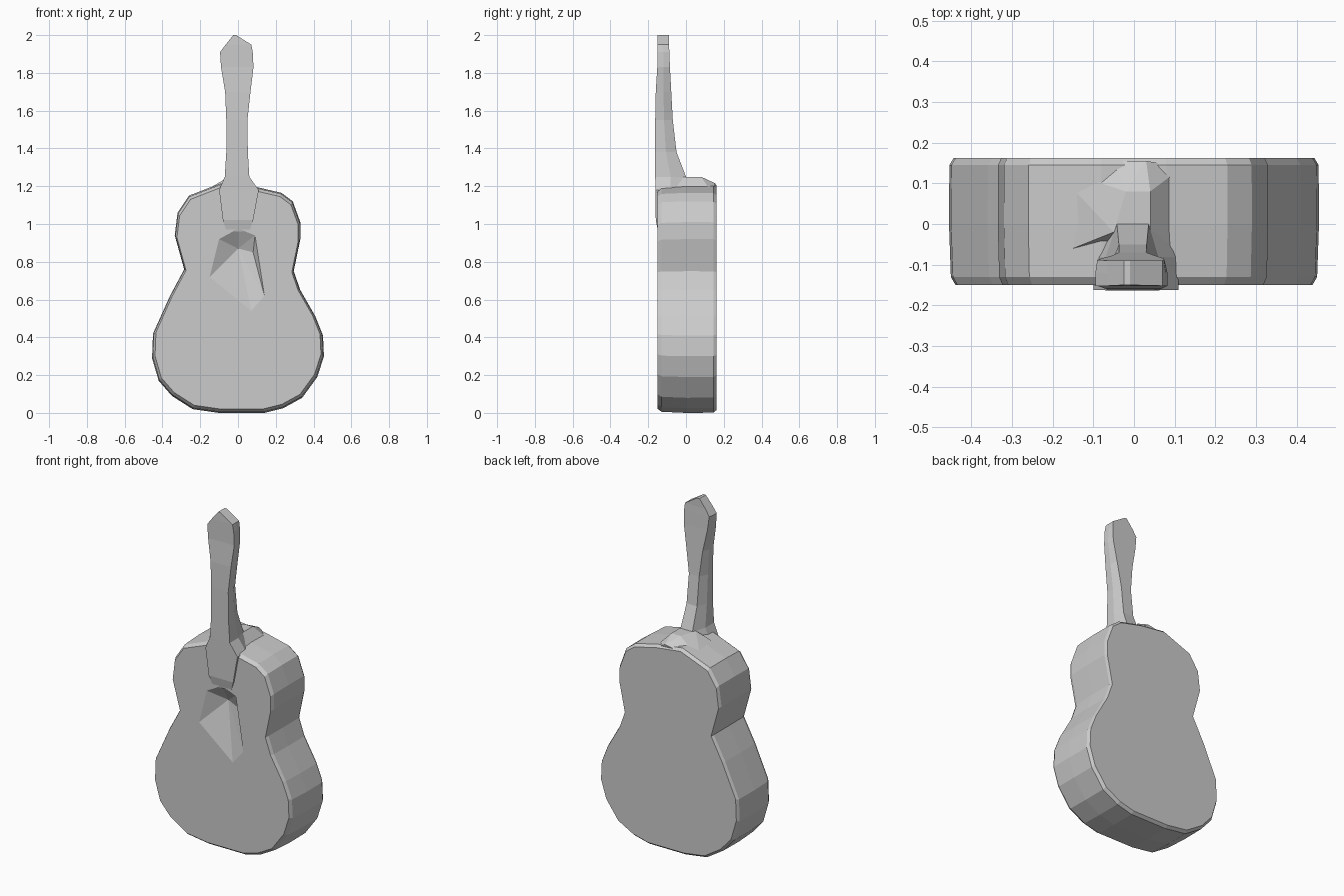
import bpy
import bmesh

cube = bpy.data.objects.get("Cube")
if cube:
    bpy.data.objects.remove(cube)

GREY = (0.6, 0.6, 0.6, 1)
mat = bpy.data.materials.new("plain grey")
mat.use_nodes = True
mat.diffuse_color = GREY
mat.node_tree.nodes["Principled BSDF"].inputs["Base Color"].default_value = GREY


def finish(name, bm):
    bmesh.ops.recalc_face_normals(bm, faces=bm.faces)
    mesh = bpy.data.meshes.new(name)
    bm.to_mesh(mesh)
    bm.free()
    mesh.materials.append(mat)
    obj = bpy.data.objects.new(name, mesh)
    bpy.context.scene.collection.objects.link(obj)
    return obj


def loft(name, rings):
    """Skin a stack of equal-length point rings and cap both ends."""
    bm = bmesh.new()
    loops = [[bm.verts.new(p) for p in ring] for ring in rings]
    for a, b in zip(loops, loops[1:]):
        for i in range(len(a)):
            j = (i + 1) % len(a)
            bm.faces.new((a[i], a[j], b[j], b[i]))
    bm.faces.new(loops[0])
    bm.faces.new(loops[-1])
    return finish(name, bm)


def hull(name, points):
    bm = bmesh.new()
    for p in points:
        bm.verts.new(p)
    bmesh.ops.convex_hull(bm, input=bm.verts)
    return finish(name, bm)


# Body: waisted outline lofted front to back with softened rims
left_side = [(0.14, 0), (0.24, 0.025), (0.34, 0.08), (0.42, 0.19), (0.455, 0.3),
             (0.45, 0.41), (0.41, 0.51), (0.33, 0.65), (0.295, 0.75), (0.33, 0.92),
             (0.33, 1.01), (0.29, 1.12), (0.23, 1.165), (0.08, 1.2)]
right_side = [(-0.08, 1.22), (-0.26, 1.15), (-0.32, 1.06), (-0.335, 0.94),
              (-0.285, 0.76), (-0.36, 0.62), (-0.45, 0.42), (-0.455, 0.29),
              (-0.42, 0.17), (-0.35, 0.09), (-0.24, 0.02), (-0.1, 0)]
outline = left_side + right_side


def body_ring(y, scale):
    return [(x * scale, y, 0.6 + (z - 0.6) * scale) for x, z in outline]


body = loft("body", [body_ring(-0.15, 0.965), body_ring(-0.13, 0.99), body_ring(0, 1),
                     body_ring(0.145, 0.998), body_ring(0.162, 0.975)])

# Sound hole: shallow faceted hollow in the front
rim = [(-0.1, 0.92), (0, 0.975), (0.09, 0.94), (0.14, 0.62), (0.07, 0.54), (-0.15, 0.72)]
cutter = hull("sound_hole_cutter",
              [(x, y, z) for x, z in rim for y in (-0.2, -0.15)]
              + [(0, -0.09, 0.87), (0.08, -0.11, 0.85)])
cutter.hide_render = True
cut = body.modifiers.new("sound hole", "BOOLEAN")
cut.object = cutter
cut.solver = "EXACT"
bpy.context.view_layer.objects.active = body
bpy.ops.object.modifier_apply(modifier=cut.name)
bpy.data.objects.remove(cutter)


# Neck and head: six-sided sections stacked upward
def neck_ring(z, right, left, front, back, taper=0.6):
    mid = front + (back - front) * 0.5
    return [(right, front, z), (left, front, z), (left, mid, z),
            (left * taper, back, z), (right * taper, back, z), (right, mid, z)]


neck = loft("neck_and_head", [
    neck_ring(0.96, -0.06, 0.06, -0.148, -0.13),
    neck_ring(1.02, -0.08, 0.08, -0.16, -0.12),
    neck_ring(1.18, -0.1, 0.11, -0.162, 0.0),
    neck_ring(1.25, -0.07, 0.06, -0.163, 0.0),
    neck_ring(1.38, -0.062, 0.052, -0.163, -0.05),
    neck_ring(1.55, -0.062, 0.05, -0.163, -0.07),
    neck_ring(1.7, -0.068, 0.066, -0.16, -0.078, 0.8),
    neck_ring(1.83, -0.09, 0.082, -0.152, -0.085, 0.9),
    neck_ring(1.91, -0.095, 0.078, -0.152, -0.088, 0.95),
    neck_ring(1.95, -0.065, 0.07, -0.152, -0.09, 1),
    neck_ring(2.0, -0.025, -0.01, -0.15, -0.09, 1)])

# Heel: low ridge joining the neck to the back rim
heel = hull("heel", [(-0.05, -0.02, 1.25), (0.04, -0.02, 1.25), (-0.02, 0.08, 1.25),
                     (0.04, 0.08, 1.25), (0.03, 0.155, 1.215), (-0.05, 0.155, 1.2),
                     (-0.2, -0.08, 1.16), (0.12, -0.08, 1.16),
                     (-0.2, 0.14, 1.16), (0.12, 0.14, 1.16)])
